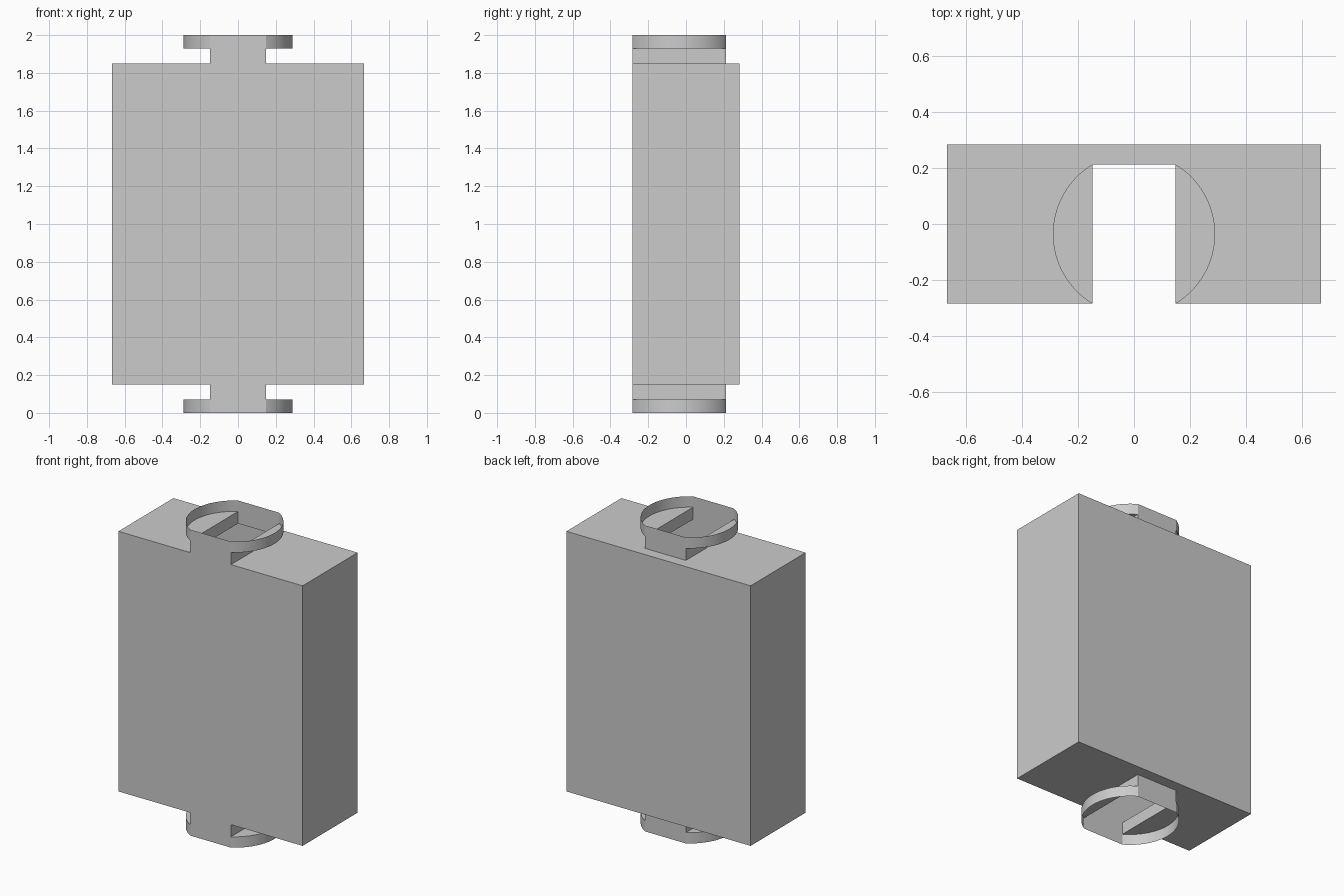
import bpy
import bmesh
from math import atan2, cos, sin, hypot, radians

cube = bpy.data.objects.get("Cube")
if cube:
    bpy.data.objects.remove(cube, do_unlink=True)

# Main sizes
HEIGHT = 2.0
HALF_W, HALF_D = 0.666, 0.284      # body half width and depth
SLOT, SLOT_BACK = 0.148, 0.2125    # open neck: half width and rear wall
SHOULDER, FLANGE = 1.85, 1.929     # body top and flange floor
ARC_STEPS = 32
FRONT = -HALF_D
MID_Y = (FRONT + SLOT_BACK) / 2
RADIUS = hypot(SLOT, SLOT_BACK - MID_Y)
SPAN = atan2(SLOT_BACK - MID_Y, SLOT)

bm = bmesh.new()


def face(points):
    return bm.faces.new([bm.verts.new(p) for p in points])


def wall(a, b, low, high):
    """Upright panel between two plan points."""
    return face([(*a, low), (*b, low), (*b, high), (*a, high)])


# Body sides and back
wall((HALF_W, FRONT), (HALF_W, HALF_D), HEIGHT - SHOULDER, SHOULDER)
wall((-HALF_W, HALF_D), (-HALF_W, FRONT), HEIGHT - SHOULDER, SHOULDER)
wall((HALF_W, HALF_D), (-HALF_W, HALF_D), HEIGHT - SHOULDER, SHOULDER)

# Front panel, running up and down into both necks
quarter = [(HALF_W, SHOULDER), (SLOT, SHOULDER), (SLOT, FLANGE), (SLOT, HEIGHT)]
upper = quarter + [(-x, z) for x, z in reversed(quarter)]
lower = [(x, HEIGHT - z) for x, z in reversed(upper)]
face([(x, FRONT, z) for x, z in upper + lower])

# Each end: slotted shoulder, open neck and two curved flanges
for flip in (False, True):
    def level(z):
        return HEIGHT - z if flip else z

    shoulder, flange, rim = level(SHOULDER), level(FLANGE), level(HEIGHT)
    side = [(HALF_W, HALF_D), (HALF_W, FRONT), (SLOT, FRONT), (SLOT, SLOT_BACK)]
    plan = side + [(-x, y) for x, y in reversed(side)]
    face([(x, y, shoulder) for x, y in plan])

    # Rear neck wall
    left, right = (-SLOT, SLOT_BACK), (SLOT, SLOT_BACK)
    face([(*left, shoulder), (*right, shoulder), (*right, flange),
          (*right, rim), (*left, rim), (*left, flange)])

    for s in (-1, 1):
        # Neck side wall
        wall((s * SLOT, FRONT), (s * SLOT, SLOT_BACK), shoulder, flange)
        # Flange floor and curved rim
        angles = [SPAN * (2 * i / ARC_STEPS - 1) for i in range(ARC_STEPS + 1)]
        arc = [(s * RADIUS * cos(a), MID_Y + RADIUS * sin(a)) for a in angles]
        face([(x, y, flange) for x, y in arc])
        for a, b in zip(arc, arc[1:]):
            wall(a, b, flange, rim)

bmesh.ops.remove_doubles(bm, verts=bm.verts[:], dist=0.0005)
bmesh.ops.recalc_face_normals(bm, faces=bm.faces[:])
mesh = bpy.data.meshes.new("body_shell")
bm.to_mesh(mesh)
bm.free()

# Single grey finish
grey = bpy.data.materials.new("plain_grey")
grey.use_nodes = True
colour = (0.6, 0.6, 0.6, 1.0)
grey.diffuse_color = colour
grey.node_tree.nodes["Principled BSDF"].inputs["Base Color"].default_value = colour
mesh.materials.append(grey)

shell = bpy.data.objects.new("body_shell", mesh)
bpy.context.collection.objects.link(shell)
bpy.ops.object.select_all(action="DESELECT")
shell.select_set(True)
bpy.context.view_layer.objects.active = shell
bpy.ops.object.shade_smooth_by_angle(angle=radians(25))
